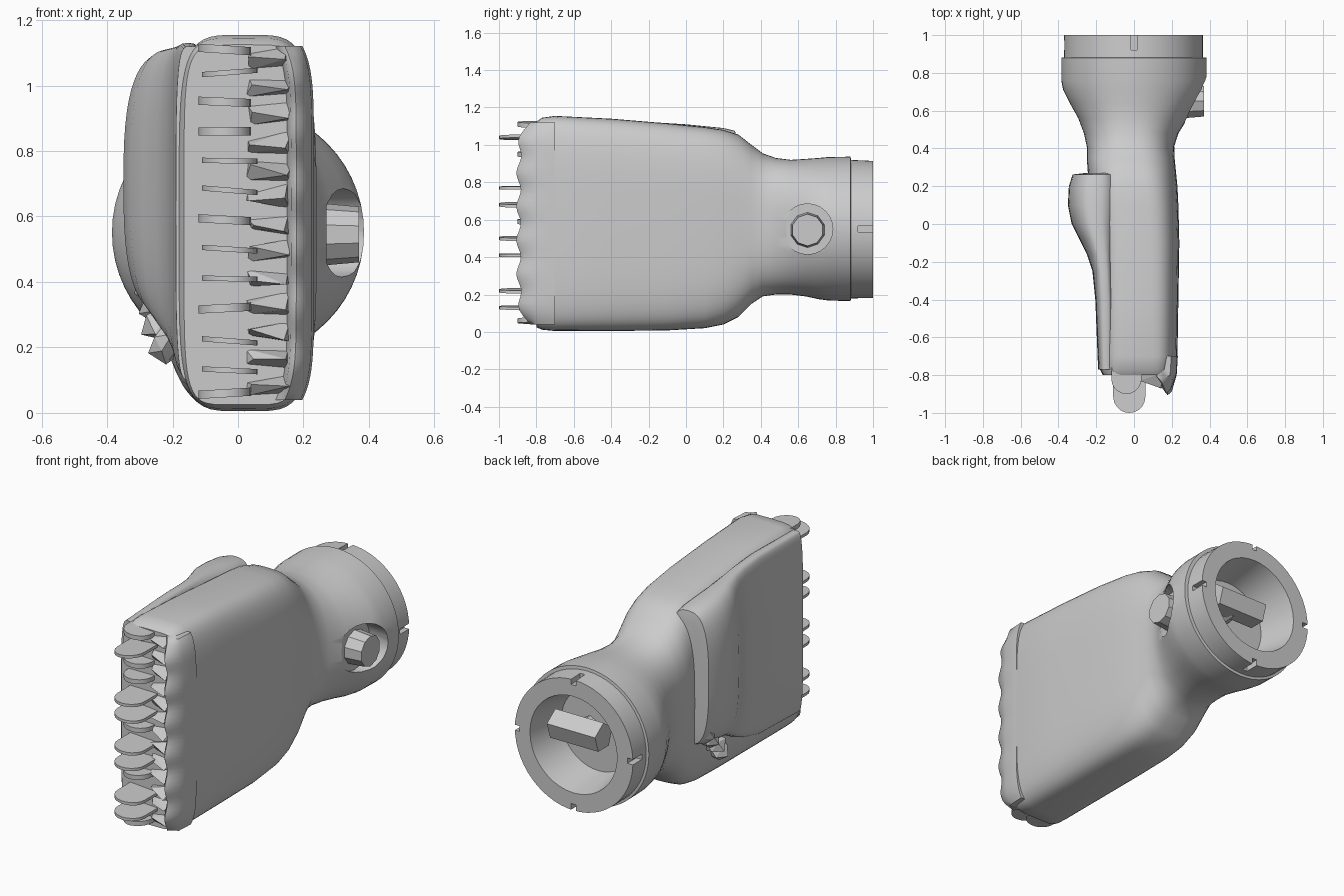
import bpy, bmesh, random
from math import sin, cos, pi, radians
from mathutils import Matrix, Vector

random.seed(4)
if "Cube" in bpy.data.objects:
    bpy.data.objects.remove(bpy.data.objects["Cube"])

grey = bpy.data.materials.new("plain grey")
grey.use_nodes = True
tone = (0.6, 0.6, 0.6, 1)
grey.diffuse_color = tone
grey.node_tree.nodes["Principled BSDF"].inputs["Base Color"].default_value = tone


def finish(name, bm, angle=35):
    """Turn a bmesh into a grey object with sharp edges kept."""
    bmesh.ops.recalc_face_normals(bm, faces=bm.faces[:])
    mesh = bpy.data.meshes.new(name)
    bm.to_mesh(mesh)
    bm.free()
    mesh.materials.append(grey)
    obj = bpy.data.objects.new(name, mesh)
    bpy.context.collection.objects.link(obj)
    activate(obj)
    bpy.ops.object.shade_smooth_by_angle(angle=radians(angle))
    return obj


def activate(obj):
    bpy.ops.object.select_all(action="DESELECT")
    obj.select_set(True)
    bpy.context.view_layer.objects.active = obj


def skin(name, rings, angle=35):
    """Join closed rings of points with quads and cap both ends."""
    bm = bmesh.new()
    loops = [[bm.verts.new(p) for p in ring] for ring in rings]
    count = len(loops[0])
    for a, b in zip(loops, loops[1:]):
        for i in range(count):
            j = (i + 1) % count
            bm.faces.new((a[i], a[j], b[j], b[i]))
    bm.faces.new(loops[0])
    bm.faces.new(loops[-1])
    return finish(name, bm, angle)


def section(y, x0, x1, z0, z1, power, count=56):
    """Superellipse outline in the plane across y."""
    ring = []
    for i in range(count):
        c, s = cos(2 * pi * i / count), sin(2 * pi * i / count)
        u = abs(c) ** (2 / power) * (1 if c > 0 else -1)
        v = abs(s) ** (2 / power) * (1 if s > 0 else -1)
        ring.append(((x0 + x1) / 2 + u * (x1 - x0) / 2, y,
                     (z0 + z1) / 2 + v * (z1 - z0) / 2))
    return ring


def cone(name, start, end, r0, r1, sides):
    """Straight or tapered cylinder between two points."""
    start, end = Vector(start), Vector(end)
    axis = end - start
    turn = axis.to_track_quat("Z", "Y").to_matrix().to_4x4()
    bm = bmesh.new()
    bmesh.ops.create_cone(bm, cap_ends=True, segments=sides, radius1=r0, radius2=r1,
                          depth=axis.length,
                          matrix=Matrix.Translation((start + end) / 2) @ turn)
    return finish(name, bm)


def box(name, centre, size):
    bm = bmesh.new()
    bmesh.ops.create_cube(bm, size=1, matrix=Matrix.Translation(centre)
                          @ Matrix.Diagonal((*size, 1)))
    return finish(name, bm)


def cut(target, cutter):
    mod = target.modifiers.new("cut", "BOOLEAN")
    mod.operation = "DIFFERENCE"
    mod.solver = "EXACT"
    mod.object = cutter
    activate(target)
    bpy.ops.object.modifier_apply(modifier=mod.name)
    bpy.data.objects.remove(cutter)


# Main shell: flat wide head flowing through a neck into a round collar
body = skin("body_shell", [section(*s) for s in (
    (-.80, -.165, .19, .025, 1.125, 6),
    (-.77, -.18, .215, .012, 1.145, 5),
    (-.70, -.187, .23, .005, 1.155, 4.5),
    (-.40, -.195, .235, .005, 1.14, 4.2),
    (-.10, -.205, .24, .008, 1.115, 4),
    (.10, -.22, .235, .02, 1.095, 3.8),
    (.20, -.235, .23, .04, 1.08, 3.5),
    (.28, -.245, .222, .08, 1.055, 3.2),
    (.35, -.25, .215, .15, 1.0, 2.9),
    (.41, -.25, .213, .19, .955, 2.6),
    (.48, -.265, .235, .2, .93, 2.4),
    (.56, -.295, .285, .2, .92, 2.2),
    (.64, -.34, .335, .19, .925, 2.1),
    (.71, -.375, .375, .175, .93, 2),
    (.76, -.385, .385, .168, .935, 2),
    (.88, -.385, .385, .165, .937, 2),
    (.882, -.37, .365, .18, .92, 2),
    (1.0, -.37, .365, .18, .915, 2))])

# Hollow socket with notches in the collar
mid = .55
cut(body, cone("socket_cutter", (0, 1.02, mid), (0, .78, mid), .275, .23, 40))
for k in range(4):
    a = k * pi / 2
    cut(body, box("notch_cutter", (.37 * cos(a), .97, mid + .37 * sin(a)),
                  (.07 if k % 2 == 0 else .03, .1, .03 if k % 2 == 0 else .07)))
# Round recess in the left side for the stud
cut(body, cone("recess_cutter", (.27, .65, mid), (.5, .65, mid), .135, .135, 24))
activate(body)
bpy.ops.object.shade_smooth_by_angle(angle=radians(35))

# Stud in the recess and locking bar in the socket
cone("side_stud", (.2, .65, .545), (.37, .65, .545), .1, .085, 10)
cone("socket_bar", (-.11, .89, .58), (.19, .89, .58), .08, .08, 5)
cone("socket_post", (.05, .74, .56), (.05, .88, .56), .06, .05, 6)

# Raised pad on the right side
skin("side_pad", [section(*s) for s in (
    (-.77, -.19, -.1, .1, 1.12, 4),
    (-.40, -.205, -.1, .12, 1.13, 4),
    (-.25, -.22, -.1, .16, 1.125, 3.5),
    (-.16, -.25, -.09, .2, 1.12, 3),
    (-.08, -.29, -.08, .24, 1.115, 2.9),
    (0, -.33, -.07, .28, 1.11, 2.8),
    (.10, -.35, -.06, .3, 1.1, 2.8),
    (.20, -.345, -.06, .31, 1.09, 2.8),
    (.262, -.325, -.07, .33, 1.075, 2.8),
    (.27, -.26, -.1, .38, 1.03, 2.8))])

# Scalloped lip along the left edge of the mouth
rings = []
steps = 45
for i in range(steps + 1):
    t = i / steps
    z = .04 + 1.08 * t
    edge = abs(2 * t - 1) ** 8
    tip = -.895 + .012 * cos(t * 12 * pi) + .05 * edge
    inset = .035 * edge
    rings.append([(.232 - inset, -.7, z), (.226 - inset, -.8, z), (.2 - inset, tip + .02, z),
                  (.178 - inset, tip, z), (.162 - inset, tip + .02, z),
                  (.15 - inset, -.8, z), (.14 - inset, -.7, z)])
skin("mouth_lip", rings, 50)


# Thin rounded teeth in a vertical row
def tooth(name, z, reach, half, centre=-.025, thick=.016):
    outline = [(centre + half, -.76)]
    for i in range(11):
        a = pi * i / 10
        outline.append((centre + half * cos(a), -reach + half * (1 - sin(a))))
    outline.append((centre - half, -.76))
    lean = random.uniform(-.008, .008)
    skin(name, [[(x, y, z + d + lean * (x - centre) / half) for x, y in outline]
                for d in (-thick / 2, thick / 2)])


for k, z in enumerate((.13, .22, .41, .5, .68, .77, 1.04)):
    tooth(f"long_tooth_{k}", z, 1.0, .085)
for k, z in enumerate((.06, .32, .59, .86, .95, 1.11)):
    tooth(f"short_tooth_{k}", z, .9, .08, -.04, .025)

# Crumpled folds between the teeth and the lip
for k in range(13):
    z = .08 + .083 * k
    r = random.uniform
    bm = bmesh.new()
    for x, y, dz in ((.03, -.79, -.02), (.16, -.79, -.03), (.16, -.79, .03), (.03, -.79, .02),
                     (.04, -.83, 0), (.15, -.87, -.01)):
        bm.verts.new((x + r(-.01, .01), y, z + dz + r(-.015, .015)))
    bmesh.ops.convex_hull(bm, input=bm.verts[:])
    finish(f"mouth_fold_{k}", bm, 10)

# Loose chips under the pad
for k in range(4):
    bm = bmesh.new()
    bmesh.ops.create_icosphere(bm, subdivisions=1, radius=.06)
    for v in bm.verts:
        v.co = v.co * random.uniform(.7, 1.2) + Vector((-.22 - .015 * k, .02 + .06 * k,
                                                        .21 + .06 * k))
    finish(f"pad_chip_{k}", bm, 10)
